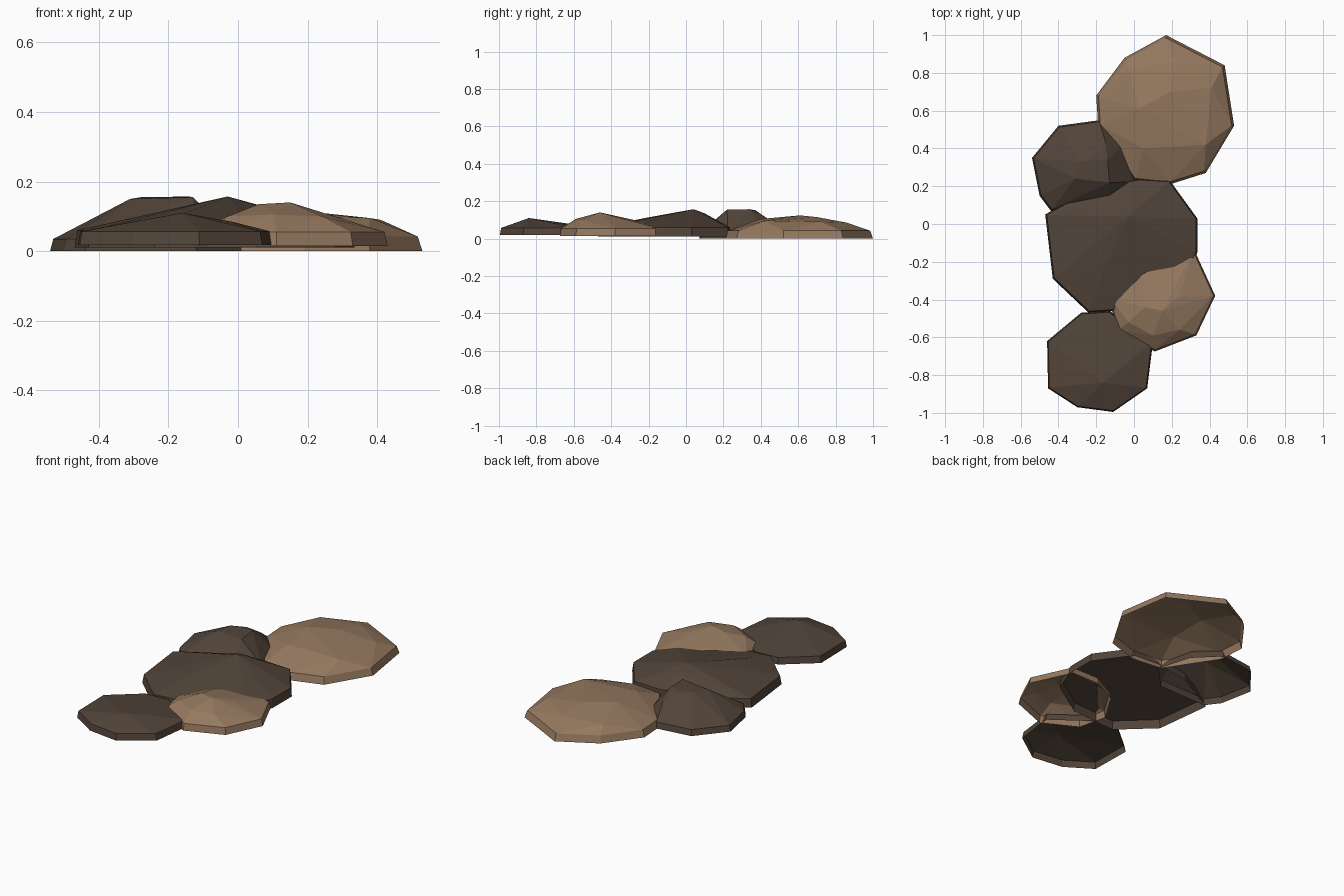
import bpy, bmesh


def material(name, rgb):
    m = bpy.data.materials.new(name)
    m.diffuse_color = (*rgb, 1)
    return m


LIGHT = material("light brown stone", (0.30, 0.19, 0.115))
DARK = material("dark brown stone", (0.084, 0.058, 0.041))


def rock(name, mat, rim, z0, z1, inset, crown):
    """Faceted shell: rim outline, short sloped wall, convex crown, open underneath."""
    cx = sum(p[0] for p in rim) / len(rim)
    cy = sum(p[1] for p in rim) / len(rim)
    bm = bmesh.new()
    for x, y in rim:
        bm.verts.new((x, y, z0))
        bm.verts.new((cx + (x - cx) * inset, cy + (y - cy) * inset, z1))
    for p in crown:
        bm.verts.new(p)
    bmesh.ops.convex_hull(bm, input=bm.verts[:])
    bmesh.ops.delete(bm, geom=[v for v in bm.verts if not v.link_faces], context='VERTS')
    bmesh.ops.recalc_face_normals(bm, faces=bm.faces[:])
    under = [f for f in bm.faces if f.normal.z < -0.9]
    bmesh.ops.delete(bm, geom=under, context='FACES')
    bmesh.ops.dissolve_limit(bm, angle_limit=0.03, verts=bm.verts[:], edges=bm.edges[:])
    me = bpy.data.meshes.new(name)
    bm.to_mesh(me)
    bm.free()
    me.materials.append(mat)
    bpy.context.collection.objects.link(bpy.data.objects.new(name, me))


# large pale slab at the back
rock("back_stone", LIGHT,
     [(0.17, 1.0), (0.48, 0.84), (0.53, 0.52), (0.38, 0.27), (0.19, 0.21),
      (0.0, 0.23), (-0.19, 0.52), (-0.20, 0.68), (-0.05, 0.88)],
     0.0, 0.042, 0.965,
     [(-0.03, 0.82, 0.085), (0.22, 0.86, 0.085), (0.03, 0.61, 0.124),
      (0.19, 0.70, 0.115), (0.38, 0.42, 0.095), (0.05, 0.40, 0.105), (0.41, 0.72, 0.09)])

# dark stone at the back left
rock("left_stone", DARK,
     [(-0.54, 0.35), (-0.40, 0.52), (-0.18, 0.55), (-0.05, 0.42), (0.01, 0.22),
      (-0.12, 0.08), (-0.44, 0.07), (-0.50, 0.15)],
     0.0, 0.035, 0.965,
     [(-0.31, 0.24, 0.15), (-0.28, 0.33, 0.155), (-0.13, 0.22, 0.155),
      (-0.14, 0.34, 0.157), (-0.20, 0.37, 0.152), (-0.15, 0.43, 0.11)])

# large dark stone in the middle
rock("middle_stone", DARK,
     [(-0.47, 0.05), (-0.43, -0.29), (-0.24, -0.47), (0.05, -0.45), (0.28, -0.30),
      (0.335, -0.15), (0.335, 0.03), (0.19, 0.23), (0.03, 0.24), (-0.20, 0.20), (-0.42, 0.08)],
     0.01, 0.06, 0.98,
     [(-0.03, 0.04, 0.157), (0.06, 0.03, 0.132), (-0.05, 0.10, 0.135), (-0.15, -0.22, 0.11)])

# small pale stone at the front right
rock("right_stone", LIGHT,
     [(0.32, -0.14), (0.43, -0.38), (0.33, -0.59), (0.11, -0.675), (-0.09, -0.57),
      (-0.13, -0.40), (-0.02, -0.22), (0.14, -0.14)],
     0.015, 0.055, 0.97,
     [(0.06, -0.44, 0.135), (0.15, -0.46, 0.14), (0.24, -0.38, 0.11),
      (0.24, -0.56, 0.10), (0.10, -0.59, 0.105), (-0.03, -0.52, 0.10), (0.05, -0.28, 0.10)])

# dark flat stone at the front
rock("front_stone", DARK,
     [(-0.46, -0.62), (-0.28, -0.47), (-0.13, -0.46), (0.10, -0.63), (0.07, -0.87),
      (-0.11, -0.995), (-0.30, -0.97), (-0.455, -0.87)],
     0.018, 0.057, 0.975,
     [(-0.16, -0.84, 0.11), (-0.02, -0.72, 0.085)])
